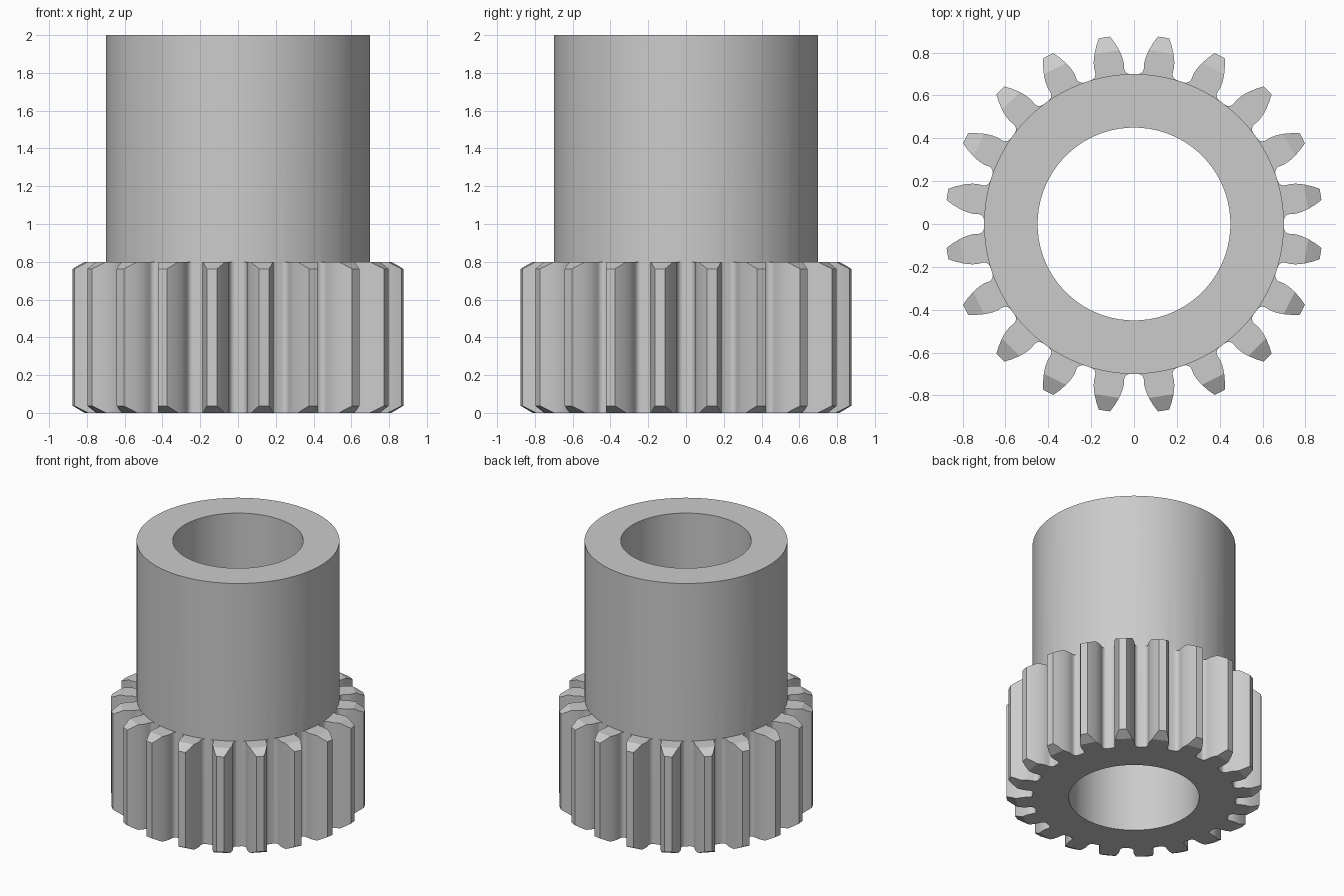
import bpy, bmesh
from math import radians, degrees, pi, sqrt, acos, tan, sin, cos, hypot

cube = bpy.data.objects.get("Cube")
if cube:
    bpy.data.objects.remove(cube)

TEETH = 20
PITCH_R, TIP_R, ROOT_R, BORE_R = 0.80, 0.882, 0.70, 0.45
GEAR_H, TOTAL_H = 0.8, 2.0
CHAMFER_R, CHAMFER_SLOPE = 0.815, 0.56
BASE_R = PITCH_R * cos(radians(20))
STEP = 2 * pi / TEETH


def involute(r):
    a = acos(min(1, BASE_R / r))
    return tan(a) - a


BASE_HALF = STEP / 4 + involute(PITCH_R)


def half_profile():
    """Tooth side from root to tip, as (radius, angle from tooth centre)."""
    fillet = 0.03
    centre_r = ROOT_R + fillet
    centre_a = BASE_HALF + fillet / centre_r
    points = []
    for i in range(6):
        t = pi - i / 5 * pi / 2
        radial, across = centre_r + fillet * cos(t), -fillet * sin(t)
        points.append((hypot(radial, across), centre_a + across / radial))
    for r in (BASE_R, 0.775, 0.795, CHAMFER_R, 0.85, TIP_R):
        points.append((r, BASE_HALF - involute(r)))
    return points


side = half_profile()
outline = [(r, -a) for r, a in side] + [(r, a) for r, a in reversed(side)]
# Angles shared by the shaft and bore so that everything joins up
ring_angles = [-STEP / 2, -side[0][1], -STEP / 4, 0, STEP / 4, side[0][1], STEP / 2]

bm = bmesh.new()


def vert(r, a, z):
    return bm.verts.new((r * cos(a), r * sin(a), z))


def walls(low, high):
    for i in range(len(low) - 1):
        bm.faces.new((low[i], low[i + 1], high[i + 1], high[i]))


for k in range(TEETH):
    turn = (k + 0.5) * STEP

    def ring(r, z):
        return [vert(r, turn + a, z) for a in ring_angles]

    # Tooth sides, with heights cut by the conical end chamfers
    cut = [max(0, r - CHAMFER_R) * CHAMFER_SLOPE for r, a in outline]
    low = [vert(r, turn + a, c) for (r, a), c in zip(outline, cut)]
    high = [vert(r, turn + a, GEAR_H - c) for (r, a), c in zip(outline, cut)]
    walls(low, high)

    # Chamfered tooth ends
    n, first = len(outline), len(side) - 3
    for i in range(first, len(side) - 1):
        j = n - 1 - i
        bm.faces.new((high[i], high[i + 1], high[j - 1], high[j]))
        bm.faces.new((low[i], low[i + 1], low[j - 1], low[j]))

    # Shaft wall, bore wall and top annulus
    shaft_low, shaft_top = ring(ROOT_R, GEAR_H), ring(ROOT_R, TOTAL_H)
    bore_low, bore_top = ring(BORE_R, 0), ring(BORE_R, TOTAL_H)
    walls(shaft_low, shaft_top)
    walls(bore_low, bore_top)
    walls(shaft_top, bore_top)

    # Root floor on each side of the tooth
    root = ring(ROOT_R, 0)
    walls(root[:2], shaft_low[:2])
    walls(root[-2:], shaft_low[-2:])

    # Flat tooth top and gear underside
    flat = list(range(first + 1)) + list(range(n - 1 - first, n))
    bm.faces.new([high[i] for i in flat] + shaft_low[4:1:-1])
    bm.faces.new([root[0]] + [low[i] for i in flat] + [root[-1]] + bore_low[::-1])

bmesh.ops.remove_doubles(bm, verts=bm.verts, dist=0.0002)
loose = [v for v in bm.verts if not v.link_faces]
bmesh.ops.delete(bm, geom=loose, context='VERTS')
bmesh.ops.recalc_face_normals(bm, faces=bm.faces)

mesh = bpy.data.meshes.new("pinion_gear")
bm.to_mesh(mesh)
bm.free()
gear = bpy.data.objects.new("pinion_gear", mesh)
bpy.context.collection.objects.link(gear)

# Plain grey metal
grey = bpy.data.materials.new("steel_grey")
grey.use_nodes = True
colour = (0.6, 0.6, 0.6, 1)
grey.diffuse_color = colour
grey.node_tree.nodes["Principled BSDF"].inputs["Base Color"].default_value = colour
mesh.materials.append(grey)

bpy.ops.object.select_all(action='DESELECT')
gear.select_set(True)
bpy.context.view_layer.objects.active = gear
bpy.ops.object.shade_smooth_by_angle(angle=radians(25))
